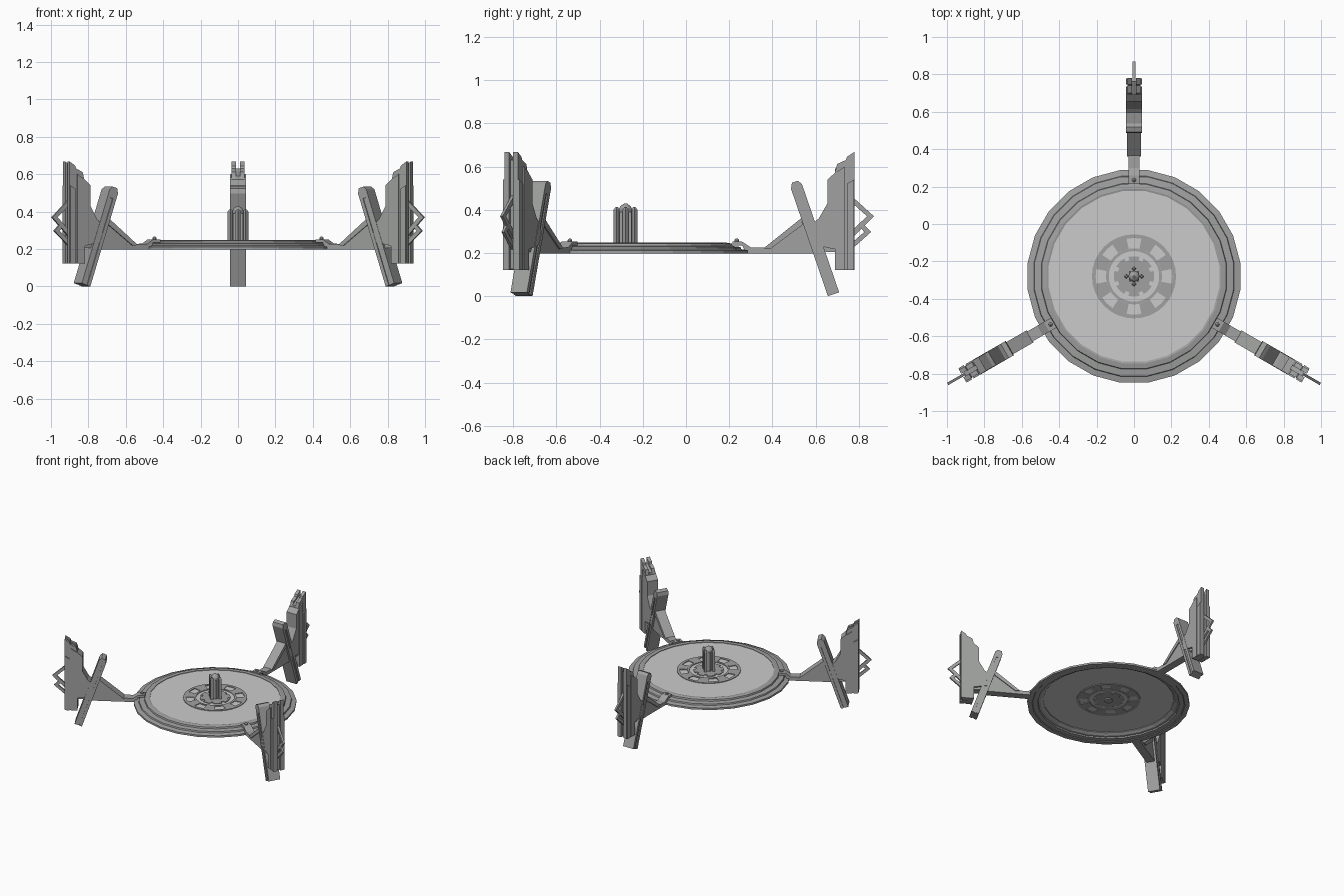
import bpy, bmesh
from math import sin, cos, pi, radians

if "Cube" in bpy.data.objects:
    bpy.data.objects.remove(bpy.data.objects["Cube"])

CY = -0.28  # hub centre on y


def material(name, v):
    m = bpy.data.materials.new(name)
    m.diffuse_color = (v, v * 1.02, v, 1)
    m.use_nodes = True
    m.node_tree.nodes["Principled BSDF"].inputs["Base Color"].default_value = m.diffuse_color
    return m


PALE = material("pale_panel", 0.9)
DARK = material("dark_metal", 0.35)


def finish(bm, name, mat, angle=0.0):
    bmesh.ops.recalc_face_normals(bm, faces=bm.faces[:])
    me = bpy.data.meshes.new(name)
    bm.to_mesh(me)
    bm.free()
    me.materials.append(mat)
    ob = bpy.data.objects.new(name, me)
    ob.location = (0, CY, 0)
    ob.rotation_euler.z = angle
    bpy.context.collection.objects.link(ob)
    return ob


def prism(bm, pts, x0, x1):
    """Extrude a (y, z) profile from x0 to x1; y is measured in world space on the rear arm."""
    a = [bm.verts.new((x0, y - CY, z)) for y, z in pts]
    b = [bm.verts.new((x1, y - CY, z)) for y, z in pts]
    n = len(pts)
    bm.faces.new(a)
    bm.faces.new(b[::-1])
    for i in range(n):
        bm.faces.new((a[i], a[(i + 1) % n], b[(i + 1) % n], b[i]))


def box(y0, y1, z0, z1):
    return [(y0, z0), (y1, z0), (y1, z1), (y0, z1)]


def arm_part(name, pieces, mirrored=False):
    """Build the same part on all three arms."""
    for k in range(3):
        bm = bmesh.new()
        for pts, x0, x1 in pieces:
            prism(bm, pts, x0, x1)
            if mirrored:
                prism(bm, pts, -x1, -x0)
        finish(bm, f"{name}_{k + 1}", DARK, radians(120 * k))


def lathe(name, pts, n, mat, phase=0.0, a0=0.0, a1=2 * pi, bm=None):
    """Sweep a closed (r, z) section round the hub, full turn or sector."""
    own = bm is None
    bm = bm or bmesh.new()
    full = abs(a1 - a0 - 2 * pi) < 1e-6
    count = n if full else n + 1
    rings = []
    for i in range(count):
        t = phase + a0 + (a1 - a0) * i / n
        rings.append([bm.verts.new((r * cos(t), r * sin(t), z)) for r, z in pts])
    m = len(pts)
    for i in range(n):
        p, q = rings[i], rings[(i + 1) % count]
        for j in range(m):
            bm.faces.new((p[j], p[(j + 1) % m], q[(j + 1) % m], q[j]))
    if not full:
        bm.faces.new(rings[0])
        bm.faces.new(rings[-1][::-1])
    if own:
        return finish(bm, name, mat)


def cylinder(bm, x, y, r0, r1, z0, z1, n, phase=0.0):
    angles = [phase + 2 * pi * i / n for i in range(n)]
    lo = [bm.verts.new((x + r0 * cos(t), y + r0 * sin(t), z0)) for t in angles]
    hi = [bm.verts.new((x + r1 * cos(t), y + r1 * sin(t), z1)) for t in angles]
    bm.faces.new(lo[::-1])
    bm.faces.new(hi)
    for i in range(n):
        bm.faces.new((lo[i], lo[(i + 1) % n], hi[(i + 1) % n], hi[i]))


# Platform: stepped rim above and below, and the thin pale floor set into it
lathe("platform_rim", [(0.46, 0.228), (0.48, 0.215), (0.497, 0.213), (0.50, 0.204), (0.535, 0.203), (0.54, 0.198),
                       (0.573, 0.198), (0.573, 0.212), (0.54, 0.218), (0.537, 0.228), (0.50, 0.232),
                       (0.497, 0.243), (0.47, 0.248), (0.46, 0.246)], 24, DARK, radians(7.5))
bm = bmesh.new()
cylinder(bm, 0, 0, 0.468, 0.468, 0.234, 0.242, 24, radians(7.5))
finish(bm, "platform_floor", PALE)


# Floor ornament, seen on both sides: thin rings, spaced blocks and an inner disc
def ring(r0, r1):
    return [(r0, 0.229), (r1, 0.229), (r1, 0.247), (r0, 0.247)]


lathe("ornament_outer_ring", ring(0.205, 0.225), 32, DARK)
lathe("ornament_mid_ring", ring(0.135, 0.15), 32, DARK)
bm = bmesh.new()
for k in range(8):
    c = radians(45 * k + 22.5)
    lathe("", ring(0.15, 0.205), 4, DARK, 0, c - 0.2, c + 0.2, bm)
finish(bm, "ornament_blocks", DARK)
bm = bmesh.new()
cylinder(bm, 0, 0, 0.09, 0.09, 0.229, 0.247, 24)
for k in range(8):
    c = radians(45 * k)
    lathe("", ring(0.08, 0.108), 3, DARK, 0, c - 0.28, c + 0.28, bm)
finish(bm, "ornament_inner_disc", DARK)

# Central column: core with a pointed cap, four outer posts and diagonal ribs
bm = bmesh.new()
cylinder(bm, 0, 0, 0.03, 0.03, 0.22, 0.405, 12)
cylinder(bm, 0, 0, 0.03, 0.022, 0.405, 0.418, 12)
cylinder(bm, 0, 0, 0.022, 0.005, 0.418, 0.43, 12)
for k in range(4):
    t = k * pi / 2
    cylinder(bm, 0.041 * cos(t), 0.041 * sin(t), 0.014, 0.014, 0.24, 0.40, 4, t)
    cylinder(bm, 0.041 * cos(t), 0.041 * sin(t), 0.014, 0.006, 0.40, 0.412, 4, t)
    d = t + pi / 4
    cylinder(bm, 0.03 * cos(d), 0.03 * sin(d), 0.009, 0.009, 0.24, 0.39, 4, d)
finish(bm, "central_column", DARK)

# Link: tongue gripping the rim, with a small bolt on top
arm_part("link_tongue", [([(0.215, 0.235), (0.215, 0.252), (0.26, 0.252), (0.30, 0.226), (0.375, 0.226),
                           (0.39, 0.198), (0.28, 0.198), (0.26, 0.235)], -0.03, 0.03)])
for k in range(3):
    bm = bmesh.new()
    cylinder(bm, 0, 0.235 - CY, 0.011, 0.011, 0.25, 0.260, 8)
    cylinder(bm, 0, 0.235 - CY, 0.011, 0.004, 0.260, 0.267, 8)
    finish(bm, f"link_bolt_{k + 1}", DARK, radians(120 * k))

# Wedge bracket carrying the leaning slat
arm_part("wedge_bracket", [
    ([(0.325, 0.198), (0.61, 0.198), (0.56, 0.33), (0.53, 0.35), (0.37, 0.224)], -0.03, 0.03),
    ([(0.36, 0.222), (0.39, 0.218), (0.54, 0.33), (0.535, 0.362)], -0.037, 0.037)])


# Leaning slat: a along its length, b across
def s(a, b):
    return (0.657 - 0.325 * a + 0.946 * b, 0.946 * a + 0.325 * b)


def strip(a0, a1, b0, b1):
    return [s(a0, b0), s(a1, b0), s(a1, b1), s(a0, b1)]


arm_part("leaning_slat", [([s(0, 0), s(0.525, 0), s(0.55, 0.013), s(0.55, 0.042), s(0.53, 0.055),
                           s(0, 0.055)], -0.038, 0.038)])
arm_part("slat_rails", [(strip(0, 0.525, 0, 0.02), 0.036, 0.044),
                        (strip(0, 0.53, 0.035, 0.055), 0.036, 0.044),
                        ([s(0.49, 0), s(0.525, 0), s(0.55, 0.013), s(0.55, 0.042), s(0.53, 0.055),
                          s(0.49, 0.055)], 0.036, 0.044)], True)

# Body joining slat and tower, open in a V above
arm_part("tower_body", [
    ([(0.58, 0.24), (0.70, 0.215), (0.70, 0.58), (0.655, 0.54), (0.655, 0.43), (0.615, 0.36), (0.58, 0.33)], -0.042, 0.042),
    (box(0.58, 0.70, 0.205, 0.24), -0.028, 0.028)])

# Tower: centre web between two prongs, with side panels
arm_part("tower_web", [([(0.69, 0.125), (0.765, 0.125), (0.765, 0.63), (0.69, 0.59)], -0.014, 0.014)])
arm_part("tower_prongs", [
    ([(0.69, 0.122), (0.78, 0.122), (0.78, 0.668), (0.745, 0.645), (0.74, 0.63), (0.70, 0.612), (0.69, 0.575)], 0.011, 0.036),
    ([(0.69, 0.122), (0.735, 0.122), (0.735, 0.60), (0.69, 0.57)], 0.035, 0.044),
    ([(0.745, 0.122), (0.778, 0.122), (0.778, 0.54), (0.745, 0.52)], 0.035, 0.044)], True)

# Thin double chevron fin on the outer side
arm_part("chevron_fin", [
    ([(0.765, 0.465), (0.87, 0.37), (0.765, 0.265), (0.765, 0.30), (0.838, 0.37), (0.765, 0.435)], -0.007, 0.007),
    ([(0.815, 0.34), (0.857, 0.297), (0.765, 0.215), (0.765, 0.245), (0.826, 0.297), (0.80, 0.325)], -0.007, 0.007)])
